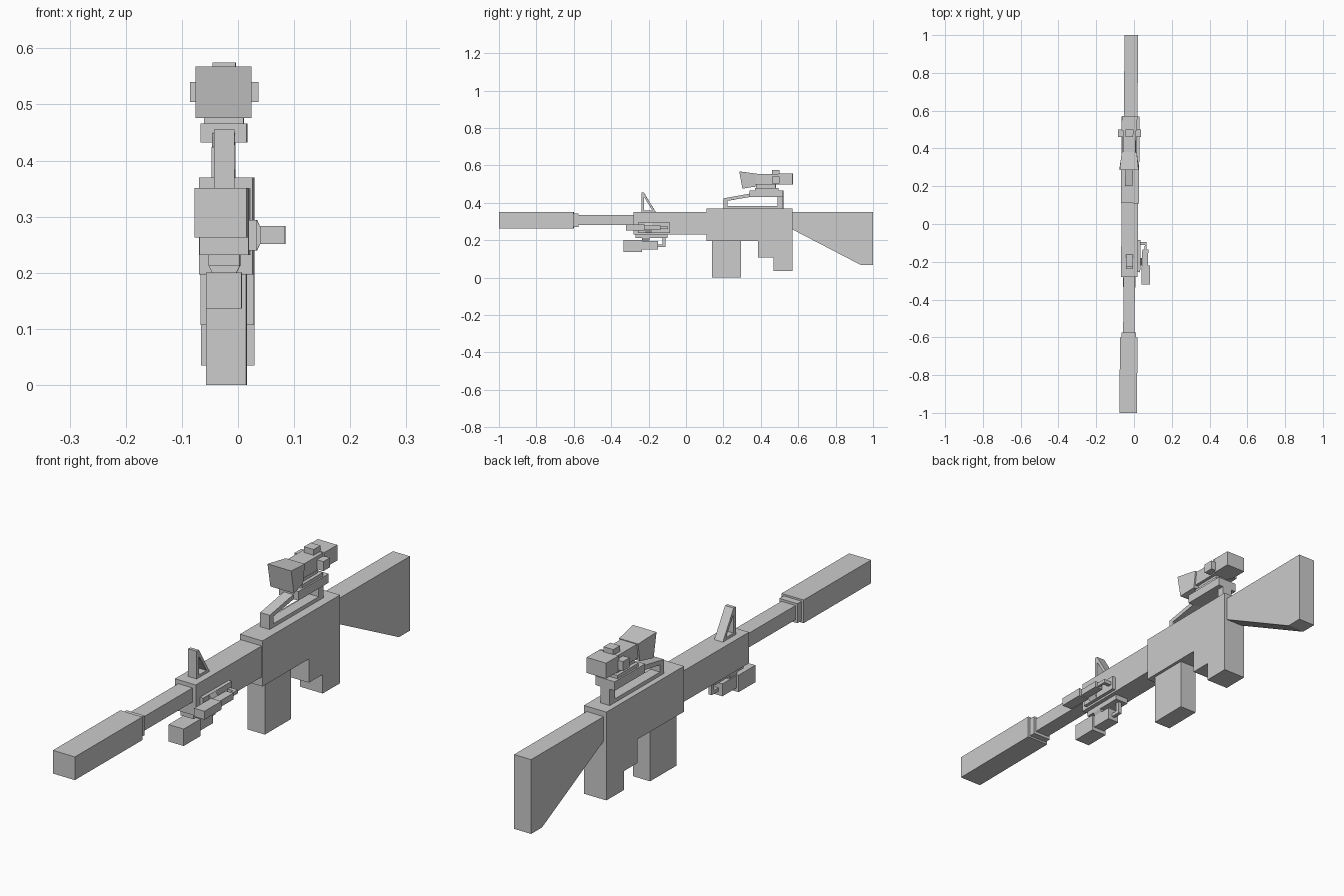
import bpy
import bmesh
from mathutils import Matrix, Vector

if "Cube" in bpy.data.objects:
    bpy.data.objects.remove(bpy.data.objects["Cube"])

# The whole model sits slightly off centre with a tiny yaw
PLACE = Matrix.Translation((-0.0225, 0, 0)) @ Matrix.Rotation(-0.0085, 4, 'Z')


def make(name, verts, faces):
    bm = bmesh.new()
    vs = [bm.verts.new(PLACE @ Vector(v)) for v in verts]
    for f in faces:
        bm.faces.new([vs[i] for i in f])
    bmesh.ops.recalc_face_normals(bm, faces=bm.faces)
    me = bpy.data.meshes.new(name)
    bm.to_mesh(me)
    bm.free()
    ob = bpy.data.objects.new(name, me)
    bpy.context.collection.objects.link(ob)
    return ob


def loft(name, a, b):
    """Closed solid between two matching rings of points."""
    n = len(a)
    faces = [list(range(n)), list(range(n, 2 * n))]
    faces += [[i, (i + 1) % n, (i + 1) % n + n, i + n] for i in range(n)]
    return make(name, a + b, faces)


def prism(name, profile, half, cx=0):
    """Side profile (y, z) extruded evenly across x."""
    return loft(name, [(cx - half, y, z) for y, z in profile],
                [(cx + half, y, z) for y, z in profile])


def box(name, half, y0, y1, z0, z1, cx=0):
    return prism(name, [(y0, z0), (y1, z0), (y1, z1), (y0, z1)], half, cx)


def frame(name, outer, inner, half, cx=0):
    """Extruded side profile with an opening."""
    n = len(outer)
    verts = [(cx + s * half, y, z) for s in (-1, 1) for y, z in outer + inner]
    faces = []
    for i in range(n):
        j = (i + 1) % n
        for o in (0, 2 * n):
            faces.append([o + i, o + j, o + n + j, o + n + i])
        for o in (0, n):
            faces.append([o + i, o + j, o + j + 2 * n, o + i + 2 * n])
    return make(name, verts, faces)


# Suppressor, barrel and main body
box("suppressor", .0464, -1, -.6, .263, .351)
box("suppressor_collar", .038, -.602, -.575, .27, .344)
box("barrel", .03, -.58, -.27, .281, .335)
box("handguard", .044, -.28, .12, .232, .35)
prism("receiver_and_grip", [(.11, .197), (.385, .197), (.385, .107), (.467, .107),
                            (.467, .035), (.57, .035), (.57, .37), (.11, .37)], .0475)
box("magazine", .036, .14, .295, 0, .21)
prism("stock", [(.565, .35), (1, .35), (1, .068), (.935, .068), (.565, .26)], .036)

# Front sight
frame("front_sight", [(-.238, .348), (-.238, .455), (-.225, .455), (-.16, .348)],
      [(-.225, .36), (-.225, .428), (-.222, .428), (-.18, .36)], .018)

# Optic mount: open arm, rear post and top block
C = -.006
frame("mount_arm", [(.2, .368), (.2, .424), (.345, .45), (.52, .45), (.52, .368)],
      [(.222, .384), (.222, .411), (.345, .432), (.49, .432), (.49, .384)], .02, C)
box("mount_block", .041, .34, .52, .432, .466, C)
box("mount_saddle", .035, .37, .495, .466, .479, C)
box("mount_neck", .022, .375, .48, .475, .502, C)

# Optic: flared hood, body and adjustment knobs
front = [(-.05, .302, .476), (.05, .302, .476), (.05, .285, .568), (-.05, .285, .568)]
back = [(-.04, .37, .487), (.04, .37, .487), (.04, .38, .556), (-.04, .38, .556)]
loft("optic_hood", *[[(x + C, y, z) for x, y, z in ring] for ring in (front, back)])
box("optic_tube", .034, .365, .51, .499, .553, C)
box("optic_eyepiece", .041, .495, .571, .497, .556, C)
box("top_knob", .0205, .46, .5, .55, .575, C)
box("side_knobs", .061, .46, .5, .504, .54, C)


def rail_device(name, put, depth, body_w, plate_w, y0):
    """Rail-mounted unit; put(w, y, d) maps width, length and depth to space."""
    def block(part, w0, w1, ya, yb, d0, d1):
        ring = lambda w, d: [put(s * w, y0 + y, d * depth)
                             for s, y in ((-1, ya), (1, ya), (1, yb), (-1, yb))]
        loft(name + "_" + part, ring(w0, d0), ring(w1, d1))
    block("plate", plate_w, plate_w, .065, .235, -.05, .21)
    block("neck", plate_w, body_w * .65, .1, .14, .21, .35)
    block("head", body_w, body_w, 0, .1, .33, 1)
    block("body", body_w * .75, body_w * .75, .1, .185, .36, .85)
    block("bracket", .007, .007, .21, .225, .15, .7)
    block("bracket_arm", .007, .007, .18, .225, .56, .7)


# Unit under the handguard, and a slimmer one on its right side
rail_device("lower_unit", lambda w, y, d: (w, y, .232 - d), .096, .032, .0275, -.335)
rail_device("side_unit", lambda w, y, d: (.044 + d, y, .267 + w), .065, .016, .027, -.32)
